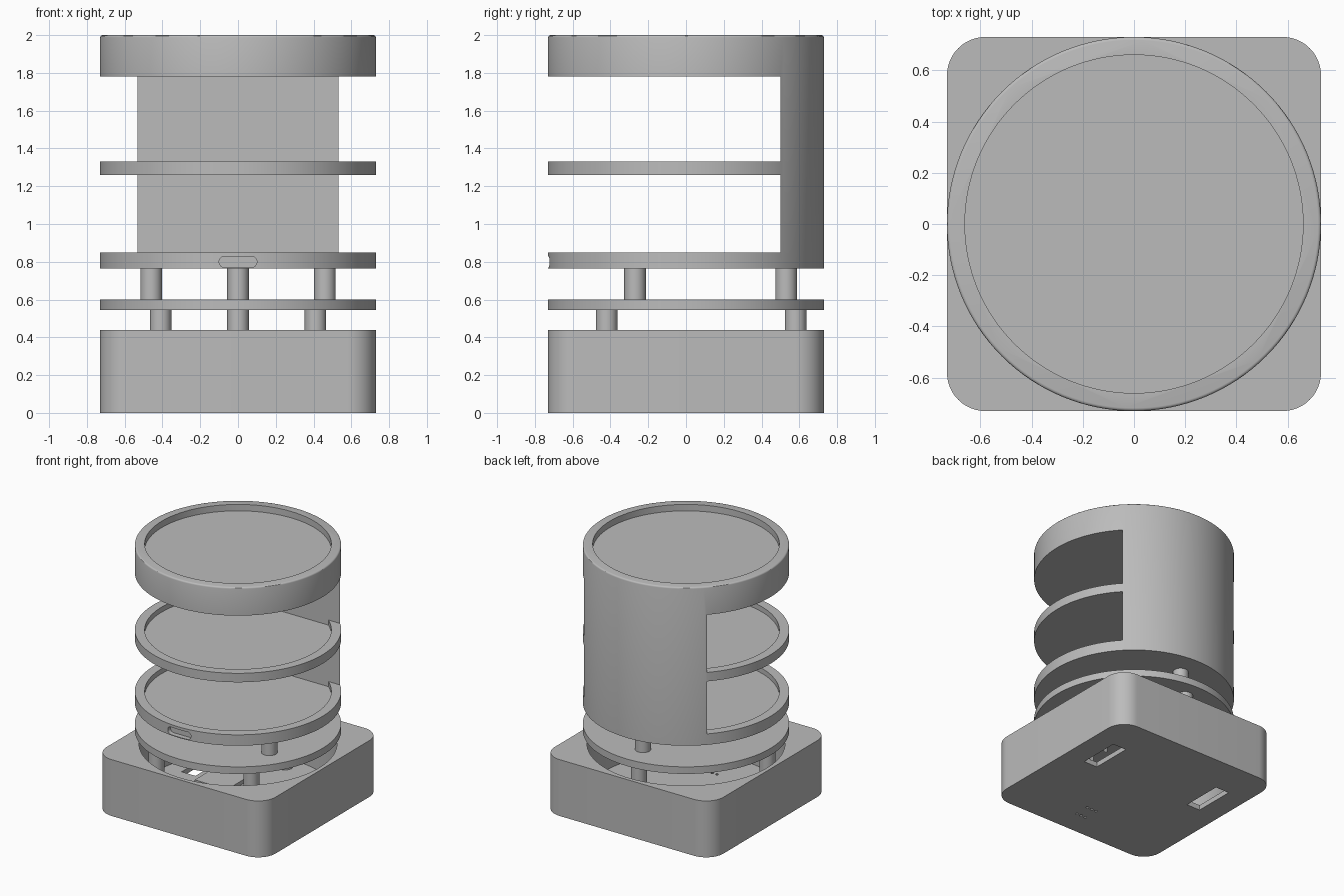
import bpy, bmesh, math
from mathutils import Matrix

if "Cube" in bpy.data.objects:
    bpy.data.objects.remove(bpy.data.objects["Cube"], do_unlink=True)

GREY = (0.5, 0.5, 0.5, 1)
grey = bpy.data.materials.new("plain_grey")
grey.use_nodes = True
grey.diffuse_color = GREY
grey.node_tree.nodes["Principled BSDF"].inputs["Base Color"].default_value = GREY

R = 0.73        # disc radius
RIM = 0.66      # tray recess radius
BACK = 0.5      # front face of the back wall
FLOOR = 0.04    # base floor thickness


def finish(name, bm):
    bmesh.ops.recalc_face_normals(bm, faces=bm.faces)
    mesh = bpy.data.meshes.new(name)
    bm.to_mesh(mesh)
    bm.free()
    mesh.materials.append(grey)
    ob = bpy.data.objects.new(name, mesh)
    bpy.context.collection.objects.link(ob)
    return ob


def prism(name, outline, z0, z1):
    """Vertical extrusion of an outline."""
    bm = bmesh.new()
    face = bm.faces.new([bm.verts.new((x, y, z0)) for x, y in outline])
    top = bmesh.ops.extrude_face_region(bm, geom=[face])["geom"]
    bmesh.ops.translate(bm, vec=(0, 0, z1 - z0),
                        verts=[v for v in top if isinstance(v, bmesh.types.BMVert)])
    return finish(name, bm)


def arc(r, a0, a1, n, cx=0, cy=0):
    return [(cx + r * math.cos(a0 + (a1 - a0) * i / n),
             cy + r * math.sin(a0 + (a1 - a0) * i / n)) for i in range(n + 1)]


def cylinder(name, r, z0, z1, x=0, y=0, n=128):
    return prism(name, arc(r, 0, math.tau, n, x, y)[:-1], z0, z1)


def rounded(w, h, r, n=12):
    """Rounded rectangle outline with half sizes w and h."""
    pts = []
    for k, (sx, sy) in enumerate([(1, 1), (-1, 1), (-1, -1), (1, -1)]):
        a = k * math.pi / 2
        pts += arc(r, a, a + math.pi / 2, n, sx * (w - r), sy * (h - r))
    return pts


def box(name, x0, x1, y0, y1, z0, z1):
    return prism(name, [(x0, y0), (x1, y0), (x1, y1), (x0, y1)], z0, z1)


def use(ob):
    bpy.ops.object.select_all(action='DESELECT')
    ob.select_set(True)
    bpy.context.view_layer.objects.active = ob


def cut(ob, *cutters):
    for c in cutters:
        use(ob)
        mod = ob.modifiers.new("cut", 'BOOLEAN')
        mod.operation = 'DIFFERENCE'
        mod.solver = 'EXACT'
        mod.object = c
        bpy.ops.object.modifier_apply(modifier=mod.name)
        bpy.data.objects.remove(c, do_unlink=True)


def smooth(ob):
    use(ob)
    bpy.ops.object.shade_smooth_by_angle(angle=math.radians(30))


def soften(ob, z, width):
    """Bevel the sharp outer rim edges lying at height z."""
    bm = bmesh.new()
    bm.from_mesh(ob.data)
    edges = [e for e in bm.edges if all(abs(v.co.z - z) < 1e-4 and
             v.co.xy.length > R - 0.005 for v in e.verts)]
    bmesh.ops.bevel(bm, geom=edges, offset=width, segments=3, affect='EDGES', profile=0.5)
    bm.to_mesh(ob.data)
    bm.free()


# Base box with a round well, floor slots and small vent holes
base = prism("base_box", rounded(R, R, 0.15), 0, 0.44)
cut(base, cylinder("well", 0.70, FLOOR, 0.6))
for side in (-1, 1):
    cut(base, box("slot", side * 0.49 - 0.06, side * 0.49 + 0.06, 0.09, 0.42, -0.1, 0.1))
for row in (-0.53, -0.41):
    for x in (0.02, 0.06, 0.10):
        cut(base, cylinder("vent", 0.011, -0.1, 0.1, x, row, 10))
smooth(base)

# Electronics inside the well
box("circuit_plate", -0.36, -0.08, -0.02, 0.3, FLOOR, FLOOR + 0.03)
bm = bmesh.new()
ring = [bm.verts.new((0.5 + 0.022 * math.cos(t * math.tau / 12), 0.05 + 0.06,
                      FLOOR + 0.022 * math.sin(t * math.tau / 12))) for t in range(12)]
bmesh.ops.spin(bm, geom=[bm.faces.new(ring)], cent=(0.5, 0.19, FLOOR), axis=(1, 0, 0),
               angle=-math.pi, steps=20)
smooth(finish("cable_loop", bm))

# Middle disc
smooth(cylinder("middle_disc", R, 0.545, 0.60))

# Pillars in two rings of three
for name, z0, z1, spots in (
        ("lower_pillar", FLOOR, 0.545, [(-0.41, -0.42), (0.41, -0.42), (0, 0.58)]),
        ("upper_pillar", 0.60, 0.765, [(-0.46, -0.27), (0.46, -0.27), (0, 0.53)])):
    for x, y in spots:
        smooth(cylinder(name, 0.057, z0, z1, x, y, 40))

# Tower: one round body with two open shelves and shallow trays
tower = cylinder("tower_body", R, 0.765, 2.0)
soften(tower, 2.0, 0.012)
cut(tower, cylinder("top_recess", RIM, 1.95, 2.1))
a = math.asin(BACK / RIM)
tray = arc(RIM, math.pi - a, math.tau + a, 96)
for z_floor, z_rim, z_top in ((0.81, 0.85, 1.26), (1.29, 1.33, 1.78)):
    cut(tower, box("opening", -1, 1, -1, BACK, z_rim, z_top),
        prism("tray_recess", tray, z_floor, z_rim + 0.1))

# Pill-shaped port in the lowest tray's rim
port = prism("port", rounded(0.1, 0.029, 0.028), 0, 0.2)
port.data.transform(Matrix.Translation((0, -0.69, 0.80)) @ Matrix.Rotation(math.pi / 2, 4, 'X'))
cut(tower, port)
smooth(tower)
